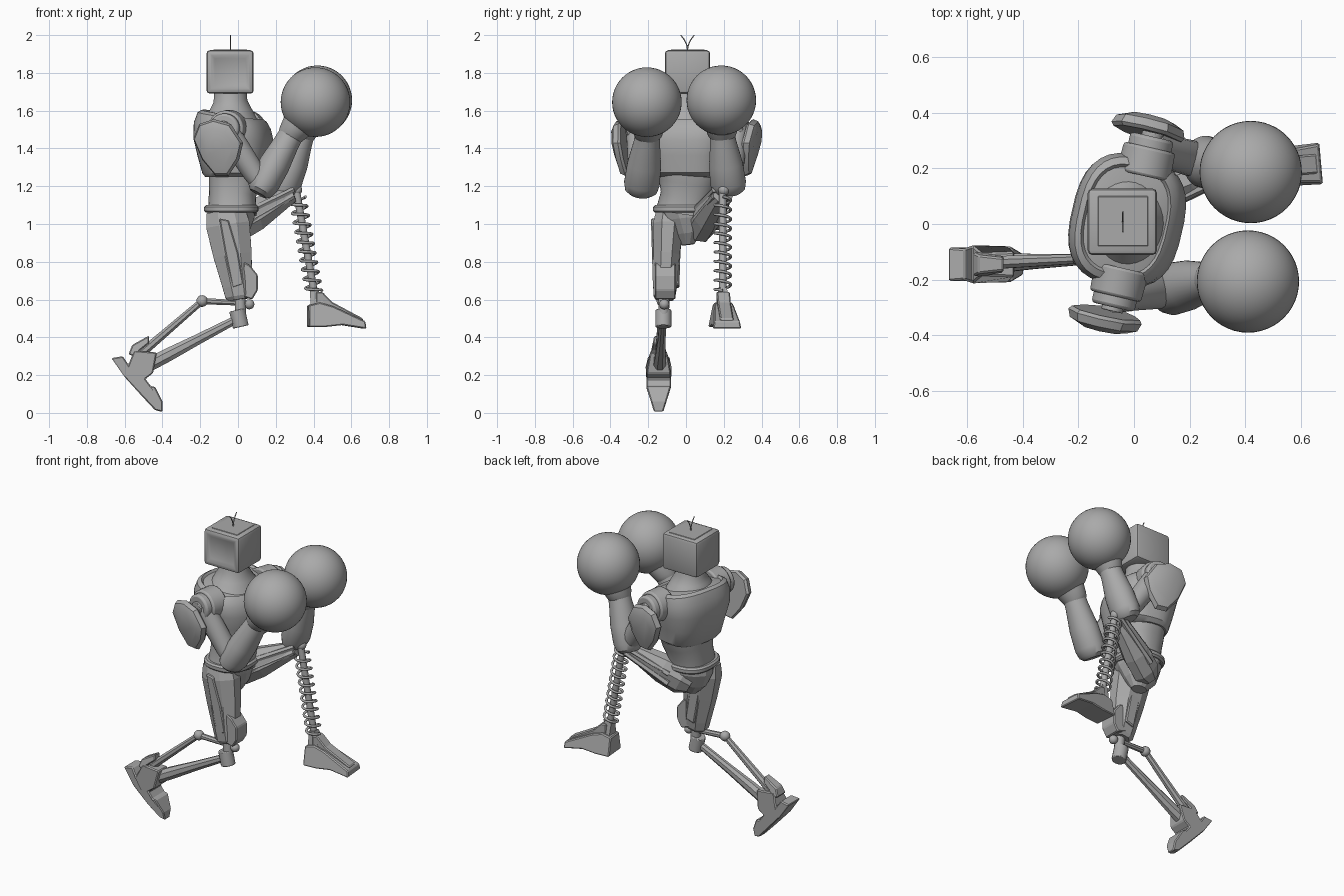
import bpy, bmesh, math
from mathutils import Vector, Matrix

if "Cube" in bpy.data.objects:
    bpy.data.objects.remove(bpy.data.objects["Cube"], do_unlink=True)

grey = bpy.data.materials.new("matte grey")
grey.use_nodes = True
grey.diffuse_color = (0.4, 0.4, 0.4, 1)
grey.node_tree.nodes["Principled BSDF"].inputs["Base Color"].default_value = (0.4, 0.4, 0.4, 1)

# The upper body is turned a little about the vertical axis
PIVOT = Vector((-0.015, 0.01, 0))
TWIST = Matrix.Translation(PIVOT) @ Matrix.Rotation(math.radians(-13), 4, "Z")


def finish(name, bm, smooth=True, bevel=0, matrix=None):
    bmesh.ops.recalc_face_normals(bm, faces=bm.faces)
    if matrix:
        bm.transform(matrix)
    mesh = bpy.data.meshes.new(name)
    bm.to_mesh(mesh)
    bm.free()
    mesh.materials.append(grey)
    obj = bpy.data.objects.new(name, mesh)
    bpy.context.collection.objects.link(obj)
    if bevel:
        mod = obj.modifiers.new("bevel", "BEVEL")
        mod.width, mod.segments = bevel, 2 if smooth else 1
    if smooth:
        bpy.ops.object.select_all(action="DESELECT")
        obj.select_set(True)
        bpy.context.view_layer.objects.active = obj
        bpy.ops.object.shade_smooth_by_angle(angle=math.radians(35))


def skin(bm, rings):
    """Join rings of vertices into a closed, capped surface."""
    for lo, hi in zip(rings, rings[1:]):
        for i in range(len(lo)):
            j = (i + 1) % len(lo)
            bm.faces.new((lo[i], lo[j], hi[j], hi[i]))
    bm.faces.new(rings[0])
    bm.faces.new(rings[-1])


def loft(name, path, sides=32, power=1.0, smooth=True, bevel=0, matrix=None):
    """Skin rings given as (centre, radius across, radius in y, slope)."""
    bm = bmesh.new()
    axis = (path[-1][0] - path[0][0]).normalized()
    side = Vector((0, 1, 0))
    v = (side - axis * side.dot(axis)).normalized()
    u = v.cross(axis)
    rings = []
    for centre, ru, rv, slope in path:
        ring = []
        for i in range(sides):
            a = math.tau * (i + 0.5) / sides
            c, s = (math.copysign(abs(f) ** power, f) for f in (math.cos(a), math.sin(a)))
            ring.append(bm.verts.new(centre + u * ru * c + v * rv * s + axis * slope * ru * c))
        rings.append(ring)
    skin(bm, rings)
    finish(name, bm, smooth, bevel, matrix)


def limb(name, a, b, stations, **options):
    a, b = Vector(a), Vector(b)
    loft(name, [(a.lerp(b, t), ru, rv, 0) for t, ru, rv in stations], **options)


def rod(name, a, b, r, r2=None, **options):
    limb(name, a, b, [(0, r, r), (1, r2 or r, r2 or r)], **options)


def column(name, rows, **options):
    loft(name, [(Vector((x, y, z)), rx, ry, s) for z, x, y, rx, ry, s in rows], **options)


def ball(name, centre, r, segments=48):
    bm = bmesh.new()
    bmesh.ops.create_uvsphere(bm, u_segments=segments, v_segments=segments // 2, radius=r)
    finish(name, bm, matrix=Matrix.Translation(centre))


def slab(name, outline, y, half, bevel=0.006, matrix=None):
    """Outline in x and z, thickened in y; half gives the half width at a height."""
    bm = bmesh.new()
    skin(bm, [[bm.verts.new((x, y + k * half(z), z)) for x, z in outline] for k in (1, -1)])
    finish(name, bm, False, bevel, matrix)


def wire(name, points, r):
    curve = bpy.data.curves.new(name, "CURVE")
    curve.dimensions, curve.bevel_depth, curve.bevel_resolution = "3D", r, 2
    curve.use_fill_caps = True
    spline = curve.splines.new("POLY")
    spline.points.add(len(points) - 1)
    for p, co in zip(spline.points, points):
        p.co = (*co, 1)
    curve.materials.append(grey)
    bpy.context.collection.objects.link(bpy.data.objects.new(name, curve))


# Head: rounded box with a framed, recessed screen and a slim top panel
bm = bmesh.new()
bmesh.ops.create_cube(bm, size=1)
bm.transform(Matrix.Translation((-0.042, 0.008, 1.805)) @ Matrix.Diagonal((0.25, 0.24, 0.23, 1)))
bmesh.ops.bevel(bm, geom=bm.edges[:], offset=0.018, segments=2, profile=0.5, affect="EDGES")
bm.normal_update()
front = max(bm.faces, key=lambda f: f.calc_area() * -f.normal.y)
bmesh.ops.inset_individual(bm, faces=[front], thickness=0.012)
bmesh.ops.inset_individual(bm, faces=[front], thickness=0.025, depth=-0.012)
finish("head", bm)
slab("head_top_panel", [(-0.13, 1.917), (0.05, 1.917), (0.05, 1.923), (-0.13, 1.923)],
     0.01, lambda z: 0.09, 0.002)
for k in (-1, 1):
    wire("antenna", [(-0.04, 0.008 + k * 0.036 * t * t, 1.92 + 0.08 * t)
                     for t in (0, 0.25, 0.5, 0.75, 1)], 0.003)
column("neck", [(1.56, -0.03, 0.01, 0.135, 0.16, -0.15), (1.61, -0.035, 0.01, 0.11, 0.12, -0.1),
                (1.65, -0.04, 0.01, 0.09, 0.09, 0), (1.72, -0.04, 0.01, 0.085, 0.085, 0)])

# Torso
column("chest", [(1.25, -0.01, 0, 0.14, 0.17, 0), (1.27, 0, 0, 0.165, 0.195, 0),
                 (1.36, -0.005, 0, 0.185, 0.21, 0), (1.45, -0.01, 0, 0.202, 0.235, -0.05),
                 (1.52, -0.015, 0, 0.193, 0.238, -0.12), (1.565, -0.015, 0, 0.172, 0.225, -0.18),
                 (1.58, -0.015, 0, 0.152, 0.2, -0.18), (1.567, -0.015, 0, 0.143, 0.19, -0.18),
                 (1.58, -0.015, 0, 0.1, 0.12, -0.18)], power=0.73, matrix=TWIST)
column("waist", [(1.06, -0.03, -0.015, 0.13, 0.145, 0), (1.15, -0.03, 0, 0.125, 0.135, 0),
                 (1.22, -0.02, 0.01, 0.135, 0.155, 0), (1.27, -0.015, 0.015, 0.14, 0.165, 0)],
       power=0.85)
column("belt", [(1.06, -0.035, -0.015, 0.135, 0.15, 0), (1.07, -0.035, -0.015, 0.145, 0.16, 0),
                (1.09, -0.035, -0.015, 0.145, 0.16, 0), (1.1, -0.035, -0.015, 0.135, 0.15, 0)],
       power=0.8)
column("pelvis", [(0.89, -0.03, 0.01, 0.05, 0.035, 0), (0.95, -0.04, 0.01, 0.1, 0.08, 0),
                  (1.03, -0.04, 0, 0.13, 0.13, 0), (1.07, -0.035, -0.01, 0.13, 0.145, 0)],
       sides=12, smooth=False)

# Shoulders, arms and gloves
SHIELD = [(-0.145, 1.45), (-0.11, 1.53), (-0.03, 1.555), (0.06, 1.53), (0.125, 1.43),
          (0.1, 1.34), (0.04, 1.255), (-0.03, 1.255), (-0.1, 1.34)]
for k, label, elbow, wrist, glove in (
        (-1, "right", (0.13, -0.235, 1.2), (0.29, -0.2, 1.49), (0.41, -0.207, 1.645)),
        (1, "left", (0.25, 0.225, 1.2), (0.345, 0.19, 1.49), (0.42, 0.187, 1.655))):
    inner, joint, outer, tip = (TWIST @ Vector((0.01, k * y, 1.505)) for y in (0.17, 0.275, 0.315, 0.33))
    rod(label + "_shoulder_socket", inner, joint, 0.1, 0.095, sides=24, bevel=0.01)
    rod(label + "_shoulder_drum", inner, outer, 0.08, sides=24, bevel=0.012)
    rod(label + "_shoulder_pin", joint, tip, 0.04, sides=16, bevel=0.004)
    limb(label + "_upper_arm", joint, elbow,
         [(0, 0.065, 0.06), (0.3, 0.065, 0.06), (0.75, 0.06, 0.065), (1, 0.05, 0.06)], sides=16)
    limb(label + "_forearm", elbow, wrist,
         [(-0.14, 0.05, 0.06), (-0.08, 0.07, 0.085), (0.05, 0.082, 0.095), (0.4, 0.082, 0.09),
          (0.8, 0.068, 0.07), (1, 0.065, 0.065)])
    limb(label + "_glove_cuff", wrist, glove,
         [(-0.2, 0.062, 0.062), (-0.1, 0.07, 0.075), (0.1, 0.08, 0.085), (0.4, 0.1, 0.1)])
    ball(label + "_glove", glove, 0.184)
    # Faceted shield, leaning outward at the top and pointed at the bottom
    bm = bmesh.new()
    skin(bm, [[bm.verts.new((x * s, k * (y + 0.12 * (z - 1.45)) - 0.01, 1.41 + (z - 1.41) * s))
               for x, z in SHIELD]
              for s, y in ((0.93, 0.332), (1, 0.345), (0.92, 0.373), (0.65, 0.388))])
    finish(label + "_shoulder_shield", bm, matrix=TWIST)

# Right leg: armoured thigh, knee joint, twin shin rods, pointed foot
limb("right_thigh", (-0.065, -0.09, 1.07), (0.008, -0.115, 0.6),
     [(0, 0.11, 0.07), (0.16, 0.125, 0.088), (0.5, 0.11, 0.075), (0.85, 0.085, 0.068),
      (0.96, 0.078, 0.062), (1, 0.06, 0.05)], sides=8, smooth=False)
slab("right_knee_guard", [(0.03, 0.8), (0.065, 0.78), (0.105, 0.73), (0.105, 0.65), (0.075, 0.6),
                          (0.01, 0.62)], -0.11, lambda z: 0.055)
slab("right_thigh_panel", [(-0.1, 1.03), (-0.05, 1.02), (0, 0.85), (0.03, 0.68), (-0.03, 0.66),
                           (-0.07, 0.86)], -0.105, lambda z: 0.071 + 0.03 * (z - 0.7))
rod("right_knee_post", (0.01, -0.115, 0.62), (0.015, -0.12, 0.5), 0.03, sides=12)
ball("right_knee_ball", (0.06, -0.115, 0.575), 0.027, 16)
rod("right_knee_drum", (-0.005, -0.12, 0.545), (0.015, -0.12, 0.455), 0.043, sides=16, bevel=0.005)
rod("right_knee_link", (0.06, -0.115, 0.58), (-0.19, -0.125, 0.592), 0.015, 0.018, sides=8)
ball("right_shin_ball", (-0.19, -0.125, 0.592), 0.031, 16)
rod("right_shin_upper_rod", (-0.19, -0.125, 0.592), (-0.53, -0.14, 0.3), 0.018, 0.026, sides=8)
limb("right_shin", (0.02, -0.12, 0.51), (-0.5, -0.14, 0.24),
     [(0, 0.022, 0.02), (0.45, 0.03, 0.022), (0.75, 0.038, 0.03), (1, 0.04, 0.04)],
     sides=8, smooth=False)
slab("right_foot", [(-0.67, 0.29), (-0.61, 0.3), (-0.58, 0.255), (-0.55, 0.33), (-0.43, 0.32),
                    (-0.45, 0.21), (-0.49, 0.18), (-0.46, 0.14), (-0.44, 0.14), (-0.4, 0.06),
                    (-0.4, 0.005), (-0.44, 0.015), (-0.51, 0.09), (-0.6, 0.19)],
     -0.145, lambda z: 0.065 - 0.3 * max(0, 0.14 - z) - 0.5 * max(0, z - 0.28))
slab("right_foot_fin", [(-0.58, 0.31), (-0.56, 0.36), (-0.47, 0.41), (-0.47, 0.37), (-0.52, 0.33),
                        (-0.52, 0.29)], -0.145, lambda z: 0.045 - 0.2 * (z - 0.3))

# Left leg: raised thigh, spring shin, flat foot
hip, knee, ankle = Vector((-0.04, 0.07, 0.98)), Vector((0.31, 0.195, 1.17)), Vector((0.405, 0.195, 0.63))
limb("left_thigh", hip, knee, [(-0.1, 0.06, 0.05), (0.05, 0.1, 0.075), (0.35, 0.095, 0.08),
                               (0.75, 0.06, 0.06), (0.92, 0.045, 0.045)], sides=8, smooth=False)
for dy, dz in ((-0.055, 0.03), (-0.06, -0.02), (0.055, 0.03), (0.06, -0.02)):
    shift = Vector((0, dy, dz))
    rod("left_thigh_rail", hip.lerp(knee, 0.15) + shift * 1.2, hip.lerp(knee, 0.95) + shift * 0.7,
        0.022, 0.016, sides=6, smooth=False)
rod("left_knee_drum", knee - Vector((0, 0.04, 0)), knee + Vector((0, 0.04, 0)), 0.028, sides=16)
ball("left_knee_ball", knee + Vector((0, 0.005, 0.01)), 0.03, 16)
rod("left_shin_core", knee, ankle, 0.02, sides=12)
down = (ankle - knee).normalized()
across = down.cross(Vector((0, 1, 0)))
turns, steps = 10, 20
wire("left_shin_spring",
     [knee.lerp(ankle, 0.06 + 0.92 * i / (turns * steps))
      + 0.042 * (across * math.cos(math.tau * i / steps) + Vector((0, math.sin(math.tau * i / steps), 0)))
      for i in range(turns * steps + 1)], 0.0075)
rod("left_ankle", (0.4, 0.195, 0.66), (0.42, 0.195, 0.57), 0.03, 0.05, sides=4, smooth=False)
swing = Matrix.Translation((0.41, 0.195, 0)) @ Matrix.Rotation(math.radians(5), 4, "Z")
slab("left_foot", [(-0.04, 0.57), (0.02, 0.585), (0.09, 0.565), (0.26, 0.485), (0.265, 0.445),
                   (0.14, 0.465), (0.05, 0.455), (-0.04, 0.455)],
     0, lambda z: 0.075 - 0.2 * (z - 0.45), matrix=swing)
slab("left_foot_ridge", [(0, 0.64), (0.035, 0.64), (0.09, 0.585), (0.25, 0.5), (0.25, 0.48),
                         (0, 0.56)], 0, lambda z: 0.035, matrix=swing)
